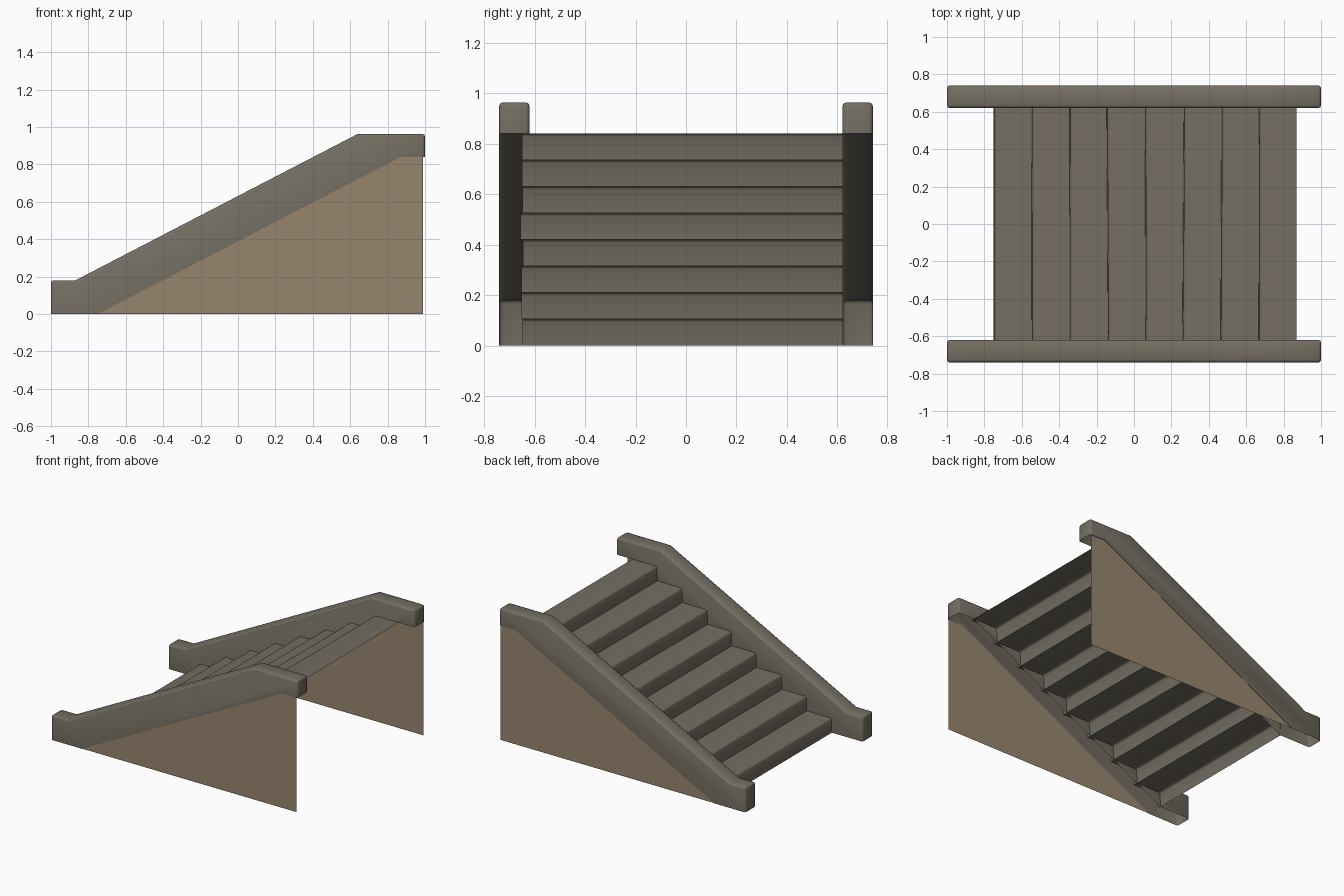
import bpy, bmesh, math, random

if "Cube" in bpy.data.objects:
    bpy.data.objects.remove(bpy.data.objects["Cube"])
random.seed(3)


def material(name, rgb):
    m = bpy.data.materials.new(name)
    m.diffuse_color = (*rgb, 1)
    m.use_nodes = True
    m.node_tree.nodes["Principled BSDF"].inputs["Base Color"].default_value = m.diffuse_color
    return m


STONE = material("grey stone", (0.175, 0.155, 0.122))
EARTH = material("tan earth", (0.31, 0.235, 0.158))


def finish(bm, name, mat, angle=None):
    mesh = bpy.data.meshes.new(name)
    bm.to_mesh(mesh)
    bm.free()
    mesh.materials.append(mat)
    ob = bpy.data.objects.new(name, mesh)
    bpy.context.collection.objects.link(ob)
    if angle:
        bpy.ops.object.select_all(action='DESELECT')
        ob.select_set(True)
        bpy.context.view_layer.objects.active = ob
        bpy.ops.object.shade_smooth_by_angle(angle=math.radians(angle))
    return ob


# Side rails: rounded hollow shells, open underneath
UPPER = [(-1, 0), (-1, 0.18), (-0.87, 0.18), (0.64, 0.963), (1, 0.963), (1, 0.84)]
LOWER = [(0.87, 0.84), (-0.75, 0)]


def rail(name, y0, y1):
    bm = bmesh.new()
    a, b = [[bm.verts.new((x, y, z)) for x, z in UPPER + LOWER] for y in (y0, y1)]
    n = len(a)
    bm.faces.new(a)
    bm.faces.new(b[::-1])
    under = []
    for i in range(n):
        j = (i + 1) % n
        f = bm.faces.new((a[i], b[i], b[j], a[j]))
        if i >= len(UPPER) - 1:
            under.append(f)
    bmesh.ops.recalc_face_normals(bm, faces=bm.faces)
    bmesh.ops.delete(bm, geom=under, context='FACES')
    sharp = [e for e in bm.edges if len(e.link_faces) == 2
             and e.calc_face_angle() > math.radians(45)]
    bmesh.ops.bevel(bm, geom=sharp, offset=0.014, segments=2,
                    profile=0.5, affect='EDGES')
    finish(bm, name, STONE, 50)


# Side panels: thin triangular infill under each rail
def panel(name, y):
    bm = bmesh.new()
    pts = [(-0.75, 0), (0.99, 0), (0.99, 0.84), (0.87, 0.84)]
    vs = [bm.verts.new((x, y, z)) for x, z in pts]
    bm.faces.new(vs if y < 0 else vs[::-1])
    finish(bm, name, EARTH)


for side, s in (("front", -1), ("back", 1)):
    lo, hi = sorted((s * 0.62, s * 0.74))
    rail(side + "_rail", lo, hi)
    panel(side + "_panel", s * 0.737)

# Steps: one folded sheet with slightly worn, uneven rounded nosings
COUNT, RUN, RISE = 8, 0.2025, 0.105
bm = bmesh.new()
rows = []
for i in range(COUNT):
    x, z = -0.75 + i * RUN, i * RISE
    left = -0.645 - random.uniform(0, 0.012)
    tilt = random.uniform(-0.004, 0.004) if i else 0
    for dx, dz in ((0, 0), (0.004, RISE - 0.012), (0.008, RISE - 0.004), (0.018, RISE)):
        rows.append([bm.verts.new((x + dx - tilt, left, z + dz)),
                     bm.verts.new((x + dx + tilt, 0.622, z + dz))])
x = -0.75 + COUNT * RUN
rows.append([bm.verts.new((x, -0.645, 0.84)), bm.verts.new((x, 0.622, 0.84))])
for (a, b), (c, d) in zip(rows, rows[1:]):
    bm.faces.new((a, c, d, b))
bm.normal_update()
if sum(f.normal.z for f in bm.faces) < 0:
    bmesh.ops.reverse_faces(bm, faces=bm.faces)
finish(bm, "steps", STONE, 50)
